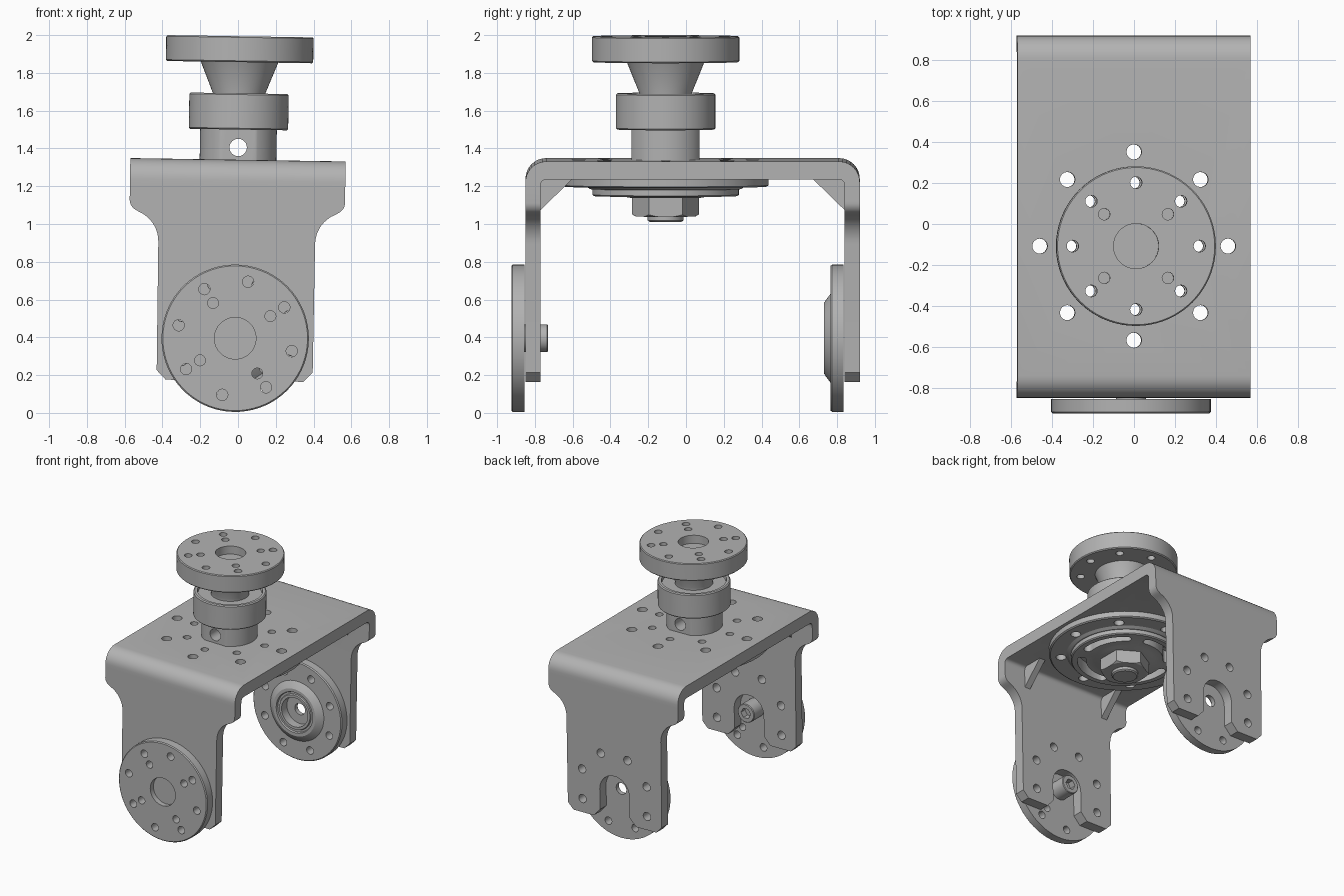
import bpy, bmesh
from math import sin, cos, radians, pi
from mathutils import Matrix

if "Cube" in bpy.data.objects:
    bpy.data.objects.remove(bpy.data.objects["Cube"])

grey = bpy.data.materials.new("metal grey")
grey.use_nodes = True
grey.diffuse_color = (0.45, 0.45, 0.45, 1)
grey.node_tree.nodes["Principled BSDF"].inputs["Base Color"].default_value = (0.45, 0.45, 0.45, 1)

MID = -0.108      # y of the upright spindle
HUB = 0.395       # z of the side hubs
# the whole assembly leans very slightly sideways
TILT = (Matrix.Translation((0, 0, 1.34)) @ Matrix.Rotation(radians(0.9), 4, 'Y')
        @ Matrix.Translation((0, 0, -1.34)))
PLACE = {'x': lambda a, b, h: (h, a, b), 'y': lambda a, b, h: (a, h, b),
         'z': lambda a, b, h: (a, b, h)}


def make(name, bm):
    bmesh.ops.recalc_face_normals(bm, faces=bm.faces)
    me = bpy.data.meshes.new(name)
    bm.to_mesh(me)
    bm.free()
    me.materials.append(grey)
    ob = bpy.data.objects.new(name, me)
    bpy.context.scene.collection.objects.link(ob)
    return ob


def prism(bm, pts, axis, lo, hi):
    put = PLACE[axis]
    a, b = ([bm.verts.new(put(u, v, h)) for u, v in pts] for h in (lo, hi))
    bm.faces.new(a)
    bm.faces.new(b[::-1])
    for i in range(len(a)):
        j = (i + 1) % len(a)
        bm.faces.new((a[i], b[i], b[j], a[j]))


def solid(name, axis, lo, hi, *outlines):
    bm = bmesh.new()
    for pts in outlines:
        prism(bm, pts, axis, lo, hi)
    return make(name, bm)


def arc(r, u=0, v=0, start=0, end=360, n=24):
    steps = n if end - start == 360 else n + 1
    return [(u + r * cos(t), v + r * sin(t)) for t in
            (radians(start + (end - start) * i / n) for i in range(steps))]


def hole_ring(count, radius, r, u, v, first=0):
    return [arc(r, *p, n=16) for p in
            (arc(radius, u, v, first, first + 360, 360 // (360 // count)))]


def lathe(name, profile, axis, u, v):
    # profile: (radius, position along the axis) from centre line to centre line
    bm = bmesh.new()
    put = PLACE[axis]
    vs = [bm.verts.new(put(r, 0, h)) for r, h in profile]
    es = [bm.edges.new(p) for p in zip(vs, vs[1:])]
    bmesh.ops.spin(bm, geom=vs + es, cent=(0, 0, 0), axis=put(0, 0, 1),
                   angle=2 * pi, steps=72)
    bmesh.ops.remove_doubles(bm, verts=bm.verts, dist=0.0005)
    bmesh.ops.translate(bm, verts=bm.verts, vec=put(u, v, 0))
    return make(name, bm)


def combine(ob, cutter, operation='DIFFERENCE'):
    mod = ob.modifiers.new("cut", 'BOOLEAN')
    mod.object, mod.operation, mod.solver = cutter, operation, 'EXACT'
    bpy.context.view_layer.update()
    ob.data = bpy.data.meshes.new_from_object(
        ob.evaluated_get(bpy.context.evaluated_depsgraph_get()))
    ob.modifiers.clear()
    bpy.data.objects.remove(cutter)


def drill(ob, axis, lo, hi, outlines):
    combine(ob, solid("cutter", axis, lo, hi, *outlines))


def mirrored(right):
    return right + [(-x, z) for x, z in reversed(right)]


parts = []

# U-shaped bracket: bent strip, trimmed to the arm outline
F, B, T, W = -0.85, 0.92, 1.34, 0.08
bend = ([(F, 0.17)] + arc(0.11, F + 0.11, T - 0.11, 180, 90, 8)
        + arc(0.11, B - 0.11, T - 0.11, 90, 0, 8) + [(B, 0.17), (B - W, 0.17)]
        + arc(0.03, B - W - 0.03, T - 0.125, 0, 90, 4)
        + arc(0.03, F + W + 0.03, T - 0.125, 90, 180, 4) + [(F + W, 0.17)])
bracket = solid("bracket", 'x', -0.57, 0.57, bend)
outline = mirrored([(0.6, 1.5), (0.6, 1.2), (0.57, 1.2)] + arc(0.06, 0.51, 1.12, 0, -62, 6)
                   + arc(0.17, 0.585, 0.9, 112, 180, 8)
                   + [(0.413, 0.22), (0.36, 0.165), (0.19, 0.165), (0.13, 0.23)]
                   + arc(0.13, 0, HUB, 0, 90, 10)[:-1])
combine(bracket, solid("trim", 'y', -1.2, 1.2, outline), 'INTERSECT')
drill(bracket, 'y', -1.2, 1.2, hole_ring(8, 0.307, 0.033, 0, HUB, 22.5)[:5]
      + hole_ring(8, 0.307, 0.033, 0, HUB, 22.5)[7:])
drill(bracket, 'z', 1.2, 1.5, hole_ring(8, 0.46, 0.037, 0, MID)
      + hole_ring(8, 0.31, 0.029, 0, MID))
parts.append(bracket)

# Corner gussets under the top plate
for side, wall in (("front", F + W - 0.01), ("back", B - W + 0.01)):
    s = 1 if side == "front" else -1
    tri = [(wall, 1.07), (wall, 1.265), (wall + s * 0.2, 1.265)]
    for x in (-0.36, 0.36):
        parts.append(solid(side + "_gusset", 'x', x - 0.025, x + 0.025, tri))

# Front hub disc, outside the front arm, with its screw
front = lathe("front_disc", [(0, -0.885), (0.11, -0.885), (0.11, -0.925), (0.383, -0.925),
              (0.39, -0.918), (0.39, -0.855), (0, -0.855)], 'y', 0, HUB)
drill(front, 'y', -1, -0.8, hole_ring(8, 0.307, 0.03, 0, HUB, 33)
      + hole_ring(4, 0.22, 0.029, 0, HUB, 33))
screw = lathe("front_screw", [(0, -0.87), (0.073, -0.87), (0.073, -0.735), (0.068, -0.73),
              (0, -0.73)], 'y', 0, HUB)
drill(screw, 'y', -0.78, -0.7, [arc(0.042, 0, HUB, n=6)])
parts += [front, screw]

# Back hub disc, inside the back arm, with a raised bored boss
back = lathe("back_disc", [(0, 0.835), (0.39, 0.835), (0.39, 0.773), (0.383, 0.765),
             (0.235, 0.765), (0.205, 0.742), (0.185, 0.73), (0.16, 0.73), (0.155, 0.742),
             (0.14, 0.742), (0.135, 0.733), (0.115, 0.733), (0.115, 0.8), (0, 0.8)], 'y', 0, HUB)
drill(back, 'y', 0.7, 0.9, hole_ring(8, 0.307, 0.03, 0, HUB, 22.5) + [arc(0.045, 0, HUB)])
parts.append(back)

# Spindle post with side flats and a cross hole
post = lathe("spindle_post", [(0, 1.33), (0.203, 1.33), (0.203, 1.51), (0, 1.51)], 'z', 0, MID)
flats = [[(-0.3, MID + a), (0.3, MID + a), (0.3, MID + b), (-0.3, MID + b)]
         for a, b in ((0.18, 0.3), (-0.3, -0.18))]
drill(post, 'z', 1.3, 1.6, flats)
drill(post, 'y', -0.6, 0.4, [arc(0.046, 0, 1.405)])
parts.append(post)

# Collar with a recessed top
parts.append(lathe("collar", [(0, 1.5), (0.256, 1.5), (0.263, 1.507), (0.263, 1.685),
             (0.255, 1.692), (0.235, 1.692), (0.23, 1.67), (0, 1.67)], 'z', 0, MID))

# Cone neck and top flange
flange = lathe("top_flange", [(0, 1.66), (0.138, 1.66), (0.138, 1.69), (0.205, 1.857),
               (0.383, 1.857), (0.39, 1.864), (0.39, 1.988), (0.384, 1.994), (0.11, 1.994),
               (0.11, 1.93), (0, 1.93)], 'z', 0, MID)
drill(flange, 'z', 1.8, 2.1, hole_ring(8, 0.31, 0.029, 0, MID))
drill(flange, 'z', 1.93, 2.1, hole_ring(4, 0.22, 0.028, 0, MID, 45))
parts.append(flange)

# Discs beneath the top plate, with curved slots
slots = []
for k in range(4):
    a, b = 90 * k - 8, 90 * k + 53
    ends = [(0.31 * cos(radians(t)), MID + 0.31 * sin(radians(t))) for t in (a, b)]
    slots.append(arc(0.342, 0, MID, a, b, 16) + arc(0.032, *ends[1], b, b + 180, 8)[1:-1]
                 + arc(0.278, 0, MID, b, a, 16) + arc(0.032, *ends[0], a + 180, a + 360, 8)[1:-1])
large = lathe("large_washer", [(0, 1.247), (0.545, 1.247), (0.545, 1.205), (0.535, 1.198),
              (0.42, 1.198), (0.4, 1.185), (0, 1.185)], 'z', 0, MID)
drill(large, 'z', 1.1, 1.3, slots + hole_ring(8, 0.46, 0.037, 0, MID))
small = lathe("small_washer", [(0, 1.19), (0.388, 1.19), (0.388, 1.155), (0.38, 1.148),
              (0.22, 1.148), (0.2, 1.14), (0, 1.14)], 'z', 0, MID)
drill(small, 'z', 1.1, 1.3, slots)
parts += [large, small]

# Hex nut, rounded at its lower corners, and the bolt end
nut = solid("hex_nut", 'z', 1.04, 1.15, arc(0.178, 0, MID, 30, 390, 6))
combine(nut, lathe("nut_round", [(0, 1.2), (0.2, 1.2), (0.2, 1.065), (0.15, 1.035), (0, 1.035)],
                   'z', 0, MID), 'INTERSECT')
parts += [nut, lathe("bolt_end", [(0, 1.1), (0.095, 1.1), (0.095, 1.02), (0.085, 1.012),
                                  (0, 1.012)], 'z', 0, MID)]

# Lean and shading
for ob in bpy.context.selected_objects:
    ob.select_set(False)
for ob in parts:
    ob.data.transform(TILT)
    ob.select_set(True)
bpy.context.view_layer.objects.active = parts[0]
bpy.ops.object.shade_smooth_by_angle(angle=radians(30))
